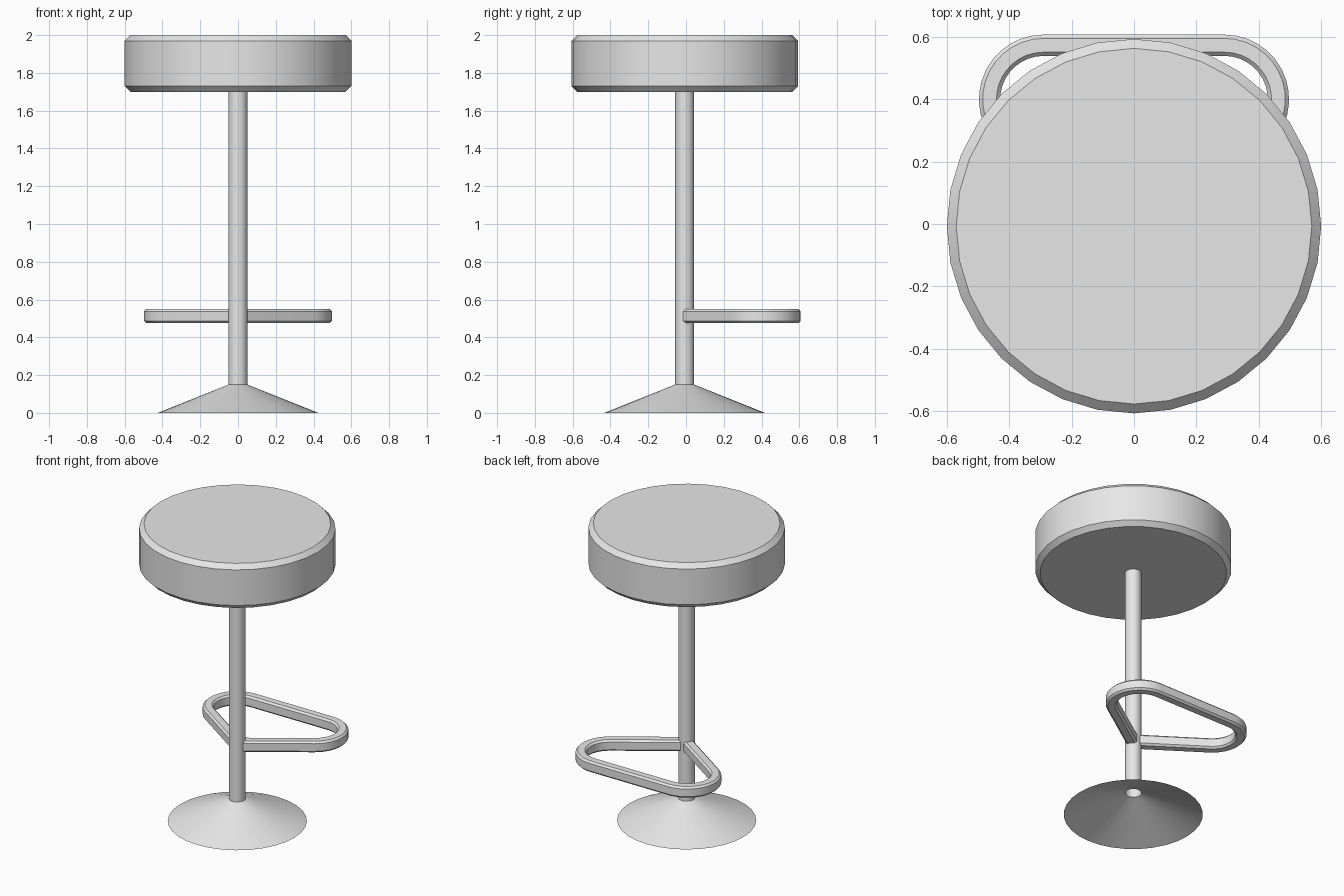
import bpy, bmesh
from math import sin, cos, pi, asin, atan2, hypot
from mathutils import Vector

cube = bpy.data.objects.get("Cube")
if cube:
    bpy.data.objects.remove(cube, do_unlink=True)

# Single light grey finish
grey = bpy.data.materials.new("light grey")
grey.use_nodes = True
colour = (0.8, 0.8, 0.8, 1)
grey.diffuse_color = colour
grey.node_tree.nodes["Principled BSDF"].inputs["Base Color"].default_value = colour

AXIS_Y = -0.007   # the column stands slightly forward of centre
SIDES = 32


def finish(name, bm, recalc=True):
    if recalc:
        bmesh.ops.recalc_face_normals(bm, faces=bm.faces)
    mesh = bpy.data.meshes.new(name)
    bm.to_mesh(mesh)
    bm.free()
    mesh.materials.append(grey)
    obj = bpy.data.objects.new(name, mesh)
    bpy.context.collection.objects.link(obj)
    bpy.ops.object.select_all(action='DESELECT')
    obj.select_set(True)
    bpy.context.view_layer.objects.active = obj
    bpy.ops.object.shade_smooth_by_angle(angle=pi / 6)
    return obj


def turned(name, profile, capped):
    """Revolve a bottom-to-top (radius, height) profile round the column axis."""
    bm = bmesh.new()
    rings = [[bm.verts.new((r * cos(2 * pi * i / SIDES),
                            AXIS_Y + r * sin(2 * pi * i / SIDES), z))
              for i in range(SIDES)] for r, z in profile]
    for low, high in zip(rings, rings[1:]):
        for i in range(SIDES):
            j = (i + 1) % SIDES
            bm.faces.new((low[i], low[j], high[j], high[i]))
    if capped:
        bm.faces.new(rings[0][::-1])
        bm.faces.new(rings[-1])
    return finish(name, bm, recalc=False)


# Cushion disc with chamfered rims
turned("seat", [(0.57, 1.7), (0.6, 1.73), (0.6, 1.97), (0.57, 2.0)], True)
# Open tube and hollow conical foot
turned("column", [(0.05, 0.15), (0.05, 1.7)], False)
turned("base", [(0.425, 0), (0.05, 0.15)], False)

# Footrest path: straight arms from the column, tangent to rounded rear corners
corner = Vector((0.29, 0.4))
radius = 0.173
apex = Vector((0, AXIS_Y))
reach = corner - apex
arm_angle = atan2(reach.y, reach.x) - asin(radius / hypot(*reach))
start, steps = arm_angle - pi / 2, 14
arc = [corner + radius * Vector((cos(a), sin(a)))
       for a in (start + (pi / 2 - start) * i / steps for i in range(steps + 1))]
path = [apex] + arc + [Vector((-p.x, p.y)) for p in reversed(arc)]

# Footrest cross-section: square bar with trimmed edges
w, h, c = 0.034, 0.0375, 0.012
section = [(w, h - c), (w - c, h), (c - w, h), (-w, h - c),
           (-w, c - h), (c - w, -h), (w - c, -h), (w, c - h)]

bm = bmesh.new()
loops = []
for i, p in enumerate(path):
    before = (p - path[i - 1]).normalized()
    after = (path[(i + 1) % len(path)] - p).normalized()
    along = (before + after).normalized()
    out = Vector((along.y, -along.x)) / along.dot(before)   # mitred joint
    loops.append([bm.verts.new((p.x + out.x * u, p.y + out.y * u, 0.5125 + v))
                  for u, v in section])
for i, loop in enumerate(loops):
    following = loops[(i + 1) % len(loops)]
    for k in range(len(section)):
        m = (k + 1) % len(section)
        bm.faces.new((loop[k], loop[m], following[m], following[k]))
finish("footrest", bm)
